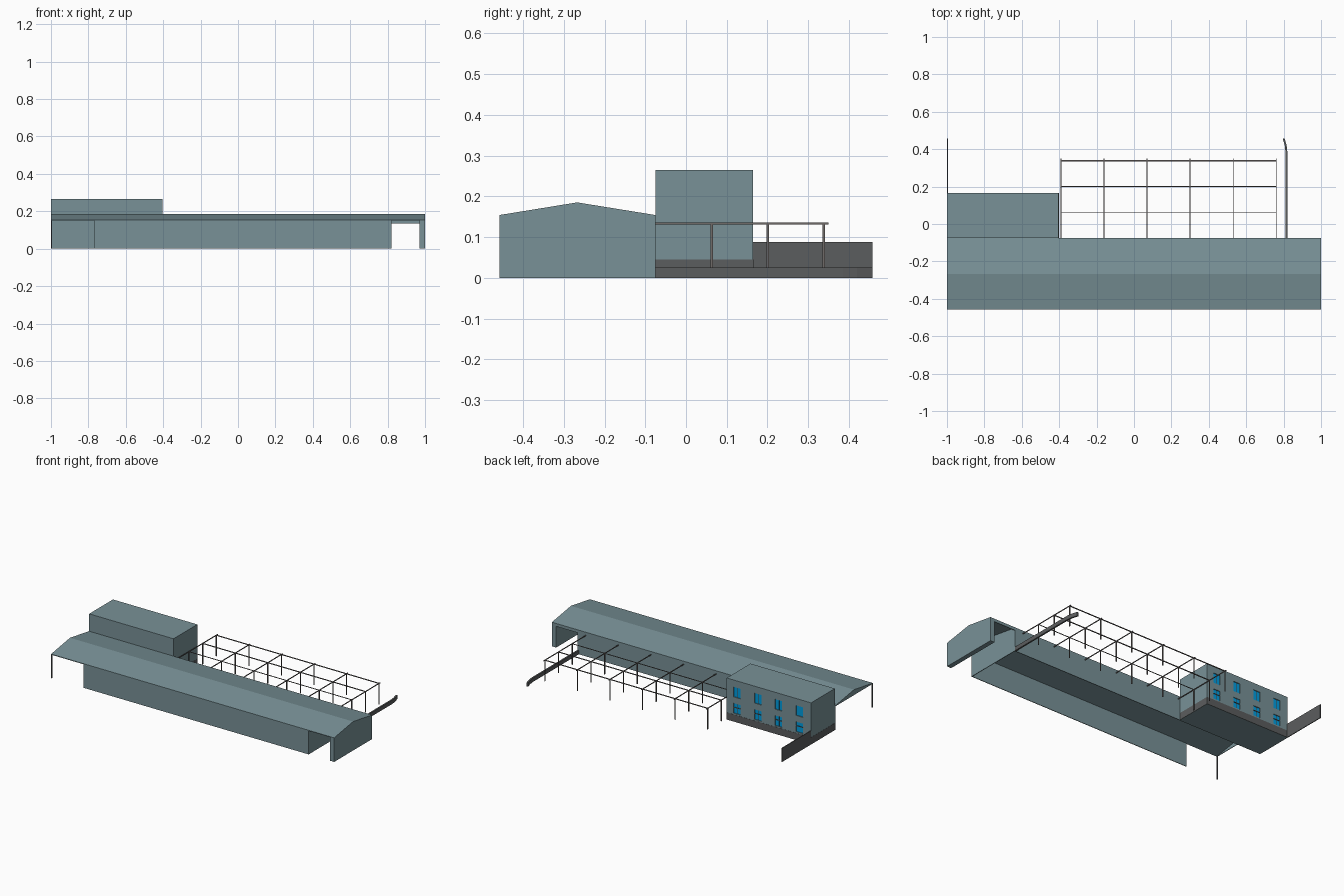
import bpy, bmesh

if "Cube" in bpy.data.objects:
    bpy.data.objects.remove(bpy.data.objects["Cube"])


def material(name, r, g, b):
    m = bpy.data.materials.new(name)
    m.diffuse_color = (r, g, b, 1)
    m.use_nodes = True
    m.node_tree.nodes["Principled BSDF"].inputs["Base Color"].default_value = m.diffuse_color
    return m


TEAL = material("blue_grey_cladding", 0.19, 0.285, 0.31)
GREY = material("dark_grey", 0.105, 0.110, 0.112)
STEEL = material("frame_steel", 0.16, 0.145, 0.14)
BLUE = material("window_blue", 0.0, 0.34, 0.75)
BROWN = material("window_bar_brown", 0.09, 0.06, 0.05)


def finish(name, bm, mat):
    bmesh.ops.recalc_face_normals(bm, faces=bm.faces)
    me = bpy.data.meshes.new(name)
    bm.to_mesh(me)
    bm.free()
    me.materials.append(mat)
    ob = bpy.data.objects.new(name, me)
    bpy.context.collection.objects.link(ob)
    return ob


def add_box(bm, x0, x1, y0, y1, z0, z1):
    vs = bmesh.ops.create_cube(bm, size=1)["verts"]
    for v in vs:
        v.co.x = x1 if v.co.x > 0 else x0
        v.co.y = y1 if v.co.y > 0 else y0
        v.co.z = z1 if v.co.z > 0 else z0


def boxes(name, mat, items):
    bm = bmesh.new()
    for b in items:
        add_box(bm, *b)
    return finish(name, bm, mat)


def prism(name, mat, profile, direction):
    """Extrude a closed planar outline along a vector."""
    bm = bmesh.new()
    f = bm.faces.new([bm.verts.new(p) for p in profile])
    r = bmesh.ops.extrude_face_region(bm, geom=[f])
    verts = [g for g in r["geom"] if isinstance(g, bmesh.types.BMVert)]
    bmesh.ops.translate(bm, verts=verts, vec=direction)
    return finish(name, bm, mat)


FRONT, RIDGE, BACK = -0.458, -0.267, -0.075
EAVE, PEAK = 0.154, 0.185
T = 0.004

# Long hall: thin pitched roof, open below
prism("hall_roof", TEAL,
      [(-1, FRONT, EAVE), (-1, RIDGE, PEAK), (-1, BACK, EAVE),
       (-1, BACK, EAVE - T), (-1, RIDGE, PEAK - T), (-1, FRONT, EAVE - T)],
      (2, 0, 0))
# Gable panel at the open left end
prism("left_gable", TEAL,
      [(-1, FRONT, EAVE - T), (-1, RIDGE, PEAK - T), (-1, BACK, EAVE - T)],
      (T, 0, 0))
# Thick right end wall
prism("right_end_wall", TEAL,
      [(0.97, FRONT, 0), (0.97, FRONT, EAVE), (0.97, RIDGE, PEAK),
       (0.97, BACK, EAVE), (0.97, BACK, 0)], (0.03, 0, 0))
# Front screen, back wall and passage header
boxes("hall_walls", TEAL, [
    (-0.77, 0.82, FRONT, FRONT + T, 0, EAVE - 0.001),
    (-1, 0.82, BACK - T, BACK, 0, EAVE - 0.001),
    (0.82, 0.97, BACK - T, BACK, 0.135, EAVE - 0.001)])
prism("passage_side_wall", TEAL,
      [(0.816, FRONT, 0), (0.816, FRONT, EAVE - T), (0.816, RIDGE, PEAK - T),
       (0.816, BACK, EAVE - T), (0.816, BACK, 0)], (T, 0, 0))
# Slim post under the open roof corner
boxes("corner_post", GREY, [(-1, -0.994, FRONT, FRONT + 0.006, 0, EAVE - T)])

# Two-storey block with a plinth facing on three sides
TB = 0.165
block = boxes("office_block", TEAL, [(-0.999, -0.403, BACK, TB, 0, 0.265)])
boxes("office_plinth", GREY, [
    (-1, -0.999, BACK, TB + 0.001, 0, 0.045),
    (-0.403, -0.402, BACK, TB + 0.001, 0, 0.045),
    (-1, -0.402, TB, TB + 0.001, 0, 0.045)])

# Recessed windows on the back of the block
holes, panes, bars = [], [], []
D = 0.006
for cx in (-0.475, -0.623, -0.77, -0.918):
    x0, x1 = cx - 0.025, cx + 0.025
    for z0 in (0.053, 0.157):
        z1 = z0 + 0.064
        holes.append((x0, x1, TB - D, TB + 0.02, z0, z1))
        panes.append((x0, x1, TB - D, TB - D + 0.001, z0, z1))
        bars.append((cx - 0.001, cx + 0.001, TB - D, TB - D + 0.002, z0, z1))
        if z0 < 0.1:  # lower windows have a transom
            bars.append((x0, x1, TB - D, TB - 0.002, z0 + 0.035, z0 + 0.039))
cutter = boxes("window_cutter", TEAL, holes)
cutter.hide_render = True
cutter.hide_viewport = True
cut = block.modifiers.new("window_holes", "BOOLEAN")
cut.operation = "DIFFERENCE"
cut.object = cutter
boxes("window_panes", BLUE, panes)
boxes("window_bars", BROWN, bars)

# Open yard frame: posts, cross beams and long beams
W = 0.002
XS = [-0.39 + 0.23 * i for i in range(6)]
YS = (0.063, 0.201, 0.338)
boxes("frame_posts", STEEL,
      [(x - W, x + W, y - 0.003, y + 0.003, 0, 0.131) for x in XS for y in YS])
boxes("frame_cross_beams", STEEL,
      [(x - W, x + W, BACK, 0.35, 0.131, 0.136) for x in XS])
boxes("frame_long_beams", STEEL,
      [(XS[0], XS[-1], y - w, y + w, 0.1315, 0.1355)
       for y, w in zip(YS, (0.0015, 0.003, 0.003))])

# Boundary wall on the left and curved kerb on the right
boxes("boundary_wall", GREY, [(-1, -0.995, TB, 0.458, 0, 0.088)])
path = [(0.815, BACK), (0.815, 0.385), (0.811, 0.42), (0.80, 0.458)]
K = 0.005
prism("curved_kerb", GREY,
      [(x - K, y, 0) for x, y in path] + [(x + K, y, 0) for x, y in reversed(path)],
      (0, 0, 0.025))
